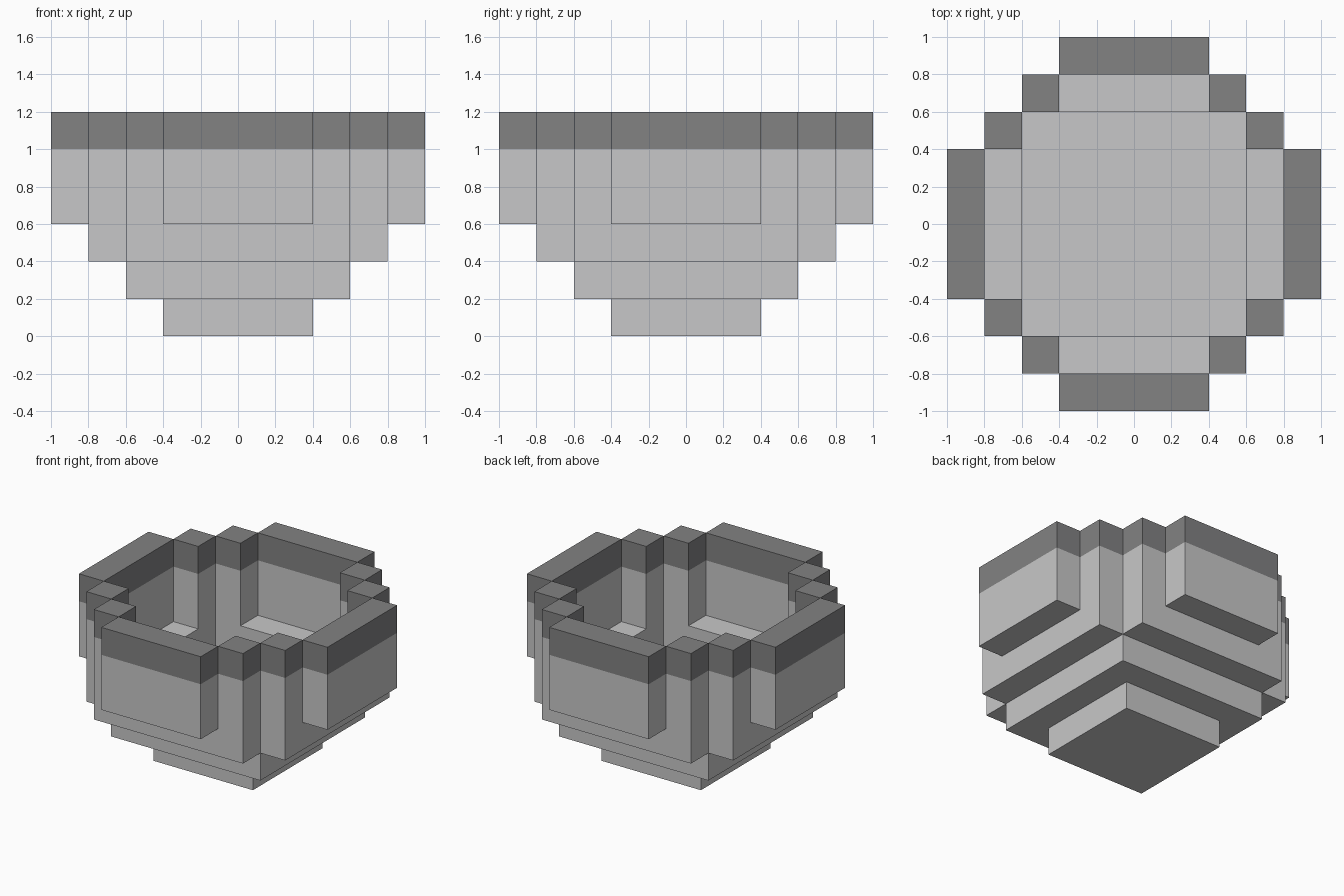
import bpy, bmesh
from mathutils import Vector

if "Cube" in bpy.data.objects:
    bpy.data.objects.remove(bpy.data.objects["Cube"])

S = 0.2  # block size


def material(name, v):
    m = bpy.data.materials.new(name)
    m.diffuse_color = (v, v, v * 1.01, 1)
    m.use_nodes = True
    m.node_tree.nodes["Principled BSDF"].inputs["Base Color"].default_value = m.diffuse_color
    return m


light = material("light grey", 0.574)
dark = material("dark grey", 0.223)


# Footprints in one quadrant (a, b = block steps out from the centre)
def square(n):
    return lambda a, b: max(a, b) < n


def ledge(a, b):
    return max(a, b) == 3 and min(a, b) < 3


def wall(a, b):
    return (max(a, b) == 4 and min(a, b) < 2) or sorted((a, b)) == [2, 3]


# part name, footprint, first layer, end layer, material
PARTS = [
    ("foot", square(2), 0, 1, light),
    ("bowl_floor", square(3), 1, 2, light),
    ("inner_ledge", ledge, 2, 3, light),
    ("bowl_wall", wall, 3, 5, light),
    ("rim", wall, 5, 6, dark),
]


def blocks(footprint, k0, k1):
    """All blocks of a part, mirrored into the four quadrants."""
    def fold(i):
        return i if i >= 0 else -i - 1
    return {(i, j, k) for i in range(-5, 5) for j in range(-5, 5)
            for k in range(k0, k1) if footprint(fold(i), fold(j))}


solid = set().union(*(blocks(f, a, b) for _, f, a, b, _ in PARTS))


def build(name, cells, mat):
    """Outer skin of the blocks, without faces hidden between blocks."""
    bm = bmesh.new()
    for c in sorted(cells):
        for axis in range(3):
            for sign in (-1, 1):
                n = [0, 0, 0]
                n[axis] = sign
                if tuple(p + q for p, q in zip(c, n)) in solid:
                    continue
                n = Vector(n)
                u = Vector((n.y, n.z, n.x))
                v = n.cross(u)
                mid = Vector(c) + Vector((0.5, 0.5, 0.5)) + n / 2
                bm.faces.new([bm.verts.new((mid + (u * p + v * q) / 2) * S)
                              for p, q in ((-1, -1), (1, -1), (1, 1), (-1, 1))])
    bmesh.ops.remove_doubles(bm, verts=bm.verts, dist=0.001)
    bmesh.ops.dissolve_limit(bm, angle_limit=0.02, verts=bm.verts, edges=bm.edges)
    mesh = bpy.data.meshes.new(name)
    bm.to_mesh(mesh)
    bm.free()
    mesh.materials.append(mat)
    bpy.context.collection.objects.link(bpy.data.objects.new(name, mesh))


for name, footprint, k0, k1, mat in PARTS:
    build(name, blocks(footprint, k0, k1), mat)
